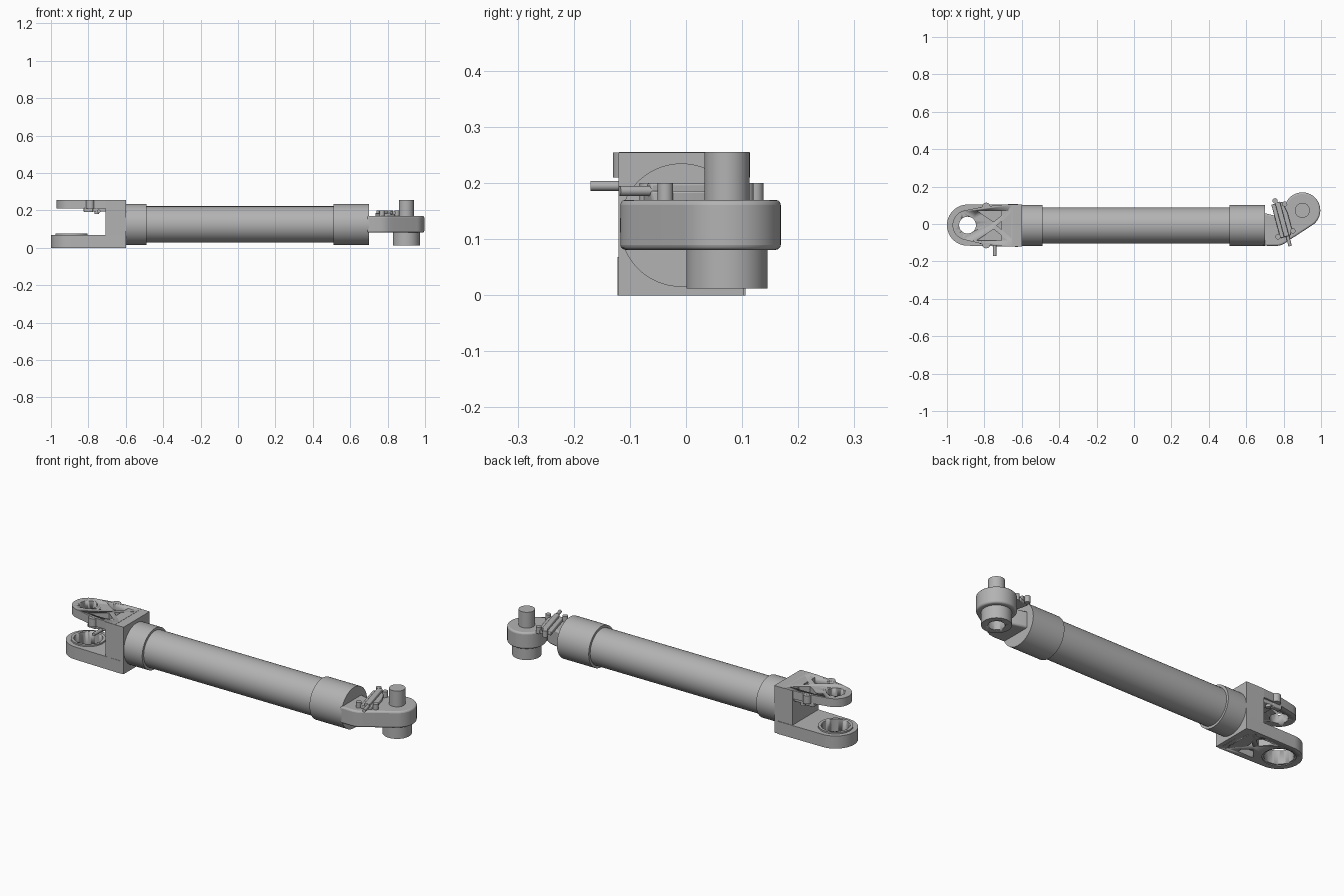
import bpy, bmesh, math
from mathutils import Vector, Matrix
from mathutils.geometry import convex_hull_2d

cube = bpy.data.objects.get("Cube")
if cube:
    bpy.data.objects.remove(cube, do_unlink=True)

GREY = bpy.data.materials.new("satin grey")
GREY.use_nodes = True
GREY.diffuse_color = (0.45, 0.45, 0.45, 1)
GREY.node_tree.nodes["Principled BSDF"].inputs["Base Color"].default_value = GREY.diffuse_color

MID_Y, MID_Z = -0.008, 0.125      # tube axis
EYE = (-0.89, -0.006)             # fork hole centre
HUB = (0.9, 0.073)                # pivot centre


def finish(name, bm, bevel=0.0):
    bmesh.ops.recalc_face_normals(bm, faces=bm.faces)
    mesh = bpy.data.meshes.new(name)
    bm.to_mesh(mesh)
    bm.free()
    mesh.materials.append(GREY)
    obj = bpy.data.objects.new(name, mesh)
    bpy.context.collection.objects.link(obj)
    if bevel:
        mod = obj.modifiers.new("Bevel", 'BEVEL')
        mod.width, mod.segments, mod.limit_method = bevel, 3, 'ANGLE'
        mod.angle_limit = math.radians(40)
    bpy.ops.object.select_all(action='DESELECT')
    obj.select_set(True)
    bpy.context.view_layer.objects.active = obj
    bpy.ops.object.shade_smooth_by_angle(angle=math.radians(30))
    return obj


def circle(c, r, n=64):
    return [(c[0] + r * math.cos(2 * math.pi * i / n),
             c[1] + r * math.sin(2 * math.pi * i / n)) for i in range(n)]


def hull(points):
    return [points[i] for i in convex_hull_2d([Vector(p) for p in points])]


def prism(name, outline, z0, z1, bevel=0.0):
    bm = bmesh.new()
    face = bm.faces.new([bm.verts.new((x, y, z0)) for x, y in outline])
    new = bmesh.ops.extrude_face_region(bm, geom=[face])["geom"]
    bmesh.ops.translate(bm, vec=(0, 0, z1 - z0),
                        verts=[v for v in new if isinstance(v, bmesh.types.BMVert)])
    return finish(name, bm, bevel)


def rod(name, a, b, r, n=48):
    a, b = Vector(a), Vector(b)
    turn = (b - a).to_track_quat('Z', 'Y').to_matrix().to_4x4()
    bm = bmesh.new()
    bmesh.ops.create_cone(bm, cap_ends=True, segments=n, radius1=r, radius2=r,
                          depth=(b - a).length,
                          matrix=Matrix.Translation((a + b) / 2) @ turn)
    return finish(name, bm)


def box(name, lo, hi, bevel=0.0):
    return prism(name, [(lo[0], lo[1]), (hi[0], lo[1]), (hi[0], hi[1]), (lo[0], hi[1])],
                 lo[2], hi[2], bevel)


def cut(obj, *cutters):
    for c in cutters:
        c.hide_render = True
        c.hide_viewport = True
        c.hide_set(True)
        mod = obj.modifiers.new("Cut", 'BOOLEAN')
        mod.operation, mod.solver, mod.object = 'DIFFERENCE', 'EXACT', c


def pockets(name, z0, z1, left):
    """Triangular pockets that leave an X of ribs."""
    mid = (-0.745, MID_Y)
    tris = [[(-0.655, MID_Y + 0.07), (-0.655, MID_Y - 0.07), (mid[0] + 0.012, mid[1])]]
    for s in (-1, 1):
        tris.append([(left, MID_Y + s * 0.08), (-0.675, MID_Y + s * 0.08),
                     (mid[0] - 0.005, MID_Y + s * 0.02)])
    return [prism(f"{name}_{i}", t, z0, z1) for i, t in enumerate(tris)]


# Tube and end collars
def along(name, x0, x1, r):
    return rod(name, (x0, MID_Y, MID_Z), (x1, MID_Y, MID_Z), r, 80)


along("main_tube", -0.5, 0.52, 0.097)
along("fork_collar", -0.61, -0.49, 0.11)
along("pivot_collar", 0.51, 0.7, 0.11)

# Fork block
box("fork_block", (-0.708, -0.12, 0), (-0.6, 0.103, 0.254))

# Upper fork arm with hole and pockets
corners = [(-0.65, MID_Y + s * 0.111) for s in (-1, 1)]
upper = prism("upper_fork_arm", hull(circle(EYE, 0.08) + corners +
              [(-0.79, MID_Y + s * 0.104) for s in (-1, 1)]), 0.21, 0.255)
cut(upper, rod("upper_hole_cutter", (*EYE, 0.15), (*EYE, 0.3), 0.045),
    *pockets("upper_pocket_cutter", 0.225, 0.3, -0.84))
for s in (-1, 1):
    rod(f"upper_side_boss_{s}", (-0.79, MID_Y + s * 0.1, 0.21),
        (-0.79, MID_Y + s * 0.1, 0.254), 0.022, 24)

# Lower fork arm with bushing and underside pockets
lower = prism("lower_fork_arm", hull(circle(EYE, 0.11) +
              [(-0.62, MID_Y + s * 0.114) for s in (-1, 1)]), 0.0, 0.068)
holes = [rod(f"lower_drill_cutter_{s}", (-0.635, MID_Y + s * 0.085, -0.02),
             (-0.635, MID_Y + s * 0.085, 0.04), 0.014, 24) for s in (-1, 1)]
cut(lower, rod("lower_hole_cutter", (*EYE, -0.1), (*EYE, 0.15), 0.08),
    *pockets("lower_pocket_cutter", -0.05, 0.035, -0.8), *holes)
bushing = rod("lower_bushing", (*EYE, 0.004), (*EYE, 0.076), 0.086, 64)
cut(bushing, rod("bushing_bore_cutter", (*EYE, -0.1), (*EYE, 0.15), 0.071, 64))

# Latch under the upper arm
box("fork_latch_plate", (-0.79, -0.105, 0.193), (-0.705, 0.09, 0.212), 0.004)
rod("fork_latch_pin", (-0.745, -0.17, 0.195), (-0.745, 0.05, 0.195), 0.009, 20)
for s in (-1, 1):
    box(f"fork_latch_ear_{s}", (-0.825, MID_Y + s * 0.085 - 0.014, 0.19),
        (-0.775, MID_Y + s * 0.085 + 0.014, 0.212), 0.004)
    rod(f"fork_latch_bolt_{s}", (-0.755, MID_Y + s * 0.085, 0.18),
        (-0.755, MID_Y + s * 0.085, 0.212), 0.013, 20)

# Pivot arm: bent neck running into a round hub
arc = [(HUB[0] + 0.096 * math.cos(t), HUB[1] + 0.096 * math.sin(t))
       for t in [math.radians(-52 + i * 5) for i in range(50)]]
neck = [(0.815, 0.02), (0.79, 0.035), (0.69, 0.06), (0.69, -0.116),
        (0.765, -0.117), (0.79, -0.112), (0.815, -0.098), (0.84, -0.08)]
prism("pivot_arm", arc + neck, 0.081, 0.17, 0.009)

# Pivot pins
rod("upper_pivot_pin", (*HUB, 0.16), (*HUB, 0.255), 0.04)
sleeve = rod("lower_pivot_sleeve", (*HUB, 0.012), (*HUB, 0.09), 0.072, 64)
cut(sleeve, rod("sleeve_bore_cutter", (*HUB, -0.05), (*HUB, 0.06), 0.04))

# Latch on the pivot arm, set at a slant
U = Vector((0.26, -0.965))                 # along the latch
V = Vector((0.965, 0.26))                  # across the latch
C = Vector((0.79, 0.03))


def at(u, v):
    return tuple(C + U * u + V * v)


prism("pivot_latch_plate", [at(-0.085, -0.035), at(-0.085, 0.025), at(-0.02, 0.038),
      at(0.07, 0.038), at(0.1, 0.02), at(0.1, -0.035)], 0.166, 0.186, 0.004)
prism("pivot_latch_bar", [at(-0.09, -0.014), at(-0.09, 0.014), at(0.1, 0.014),
      at(0.1, -0.014)], 0.18, 0.2, 0.004)
for i, (u, v) in enumerate([(-0.1, -0.01), (-0.07, 0.035), (0.09, -0.045), (0.08, 0.04)]):
    rod(f"pivot_latch_bolt_{i}", (*at(u, v), 0.165), (*at(u, v), 0.2), 0.014, 20)
rod("pivot_latch_pin", (*at(0.08, 0.005), 0.186), (*at(0.155, 0.005), 0.186), 0.009, 20)
